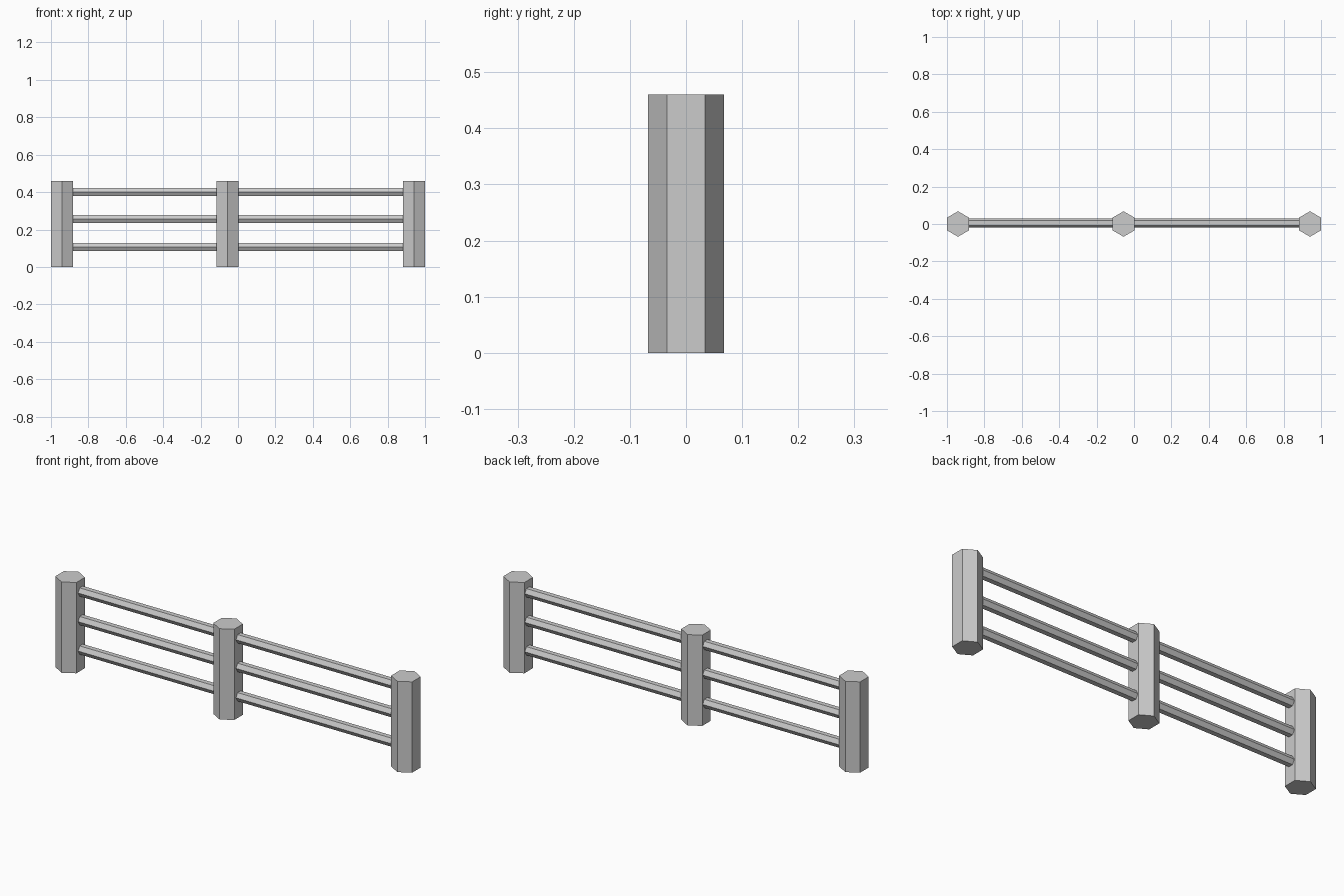
import bpy
from math import pi

if "Cube" in bpy.data.objects:
    bpy.data.objects.remove(bpy.data.objects["Cube"])

POST_R, POST_H = 0.068, 0.46
RAIL_R, RAIL_Y = 0.025, 0.005
POST_X = [-0.941, -0.056, 0.941]
RAIL_Z = [0.107, 0.256, 0.401]


def hex_prism(name, radius, length, location, rotation=(0, 0, 0)):
    bpy.ops.mesh.primitive_cylinder_add(vertices=6, radius=radius, depth=length,
                                        location=location, rotation=rotation)
    bpy.context.object.name = name
    return bpy.context.object


# Upright hexagonal posts, corners facing front and back
for i, x in enumerate(POST_X):
    hex_prism(f"post_{i + 1}", POST_R, POST_H, (x, 0, POST_H / 2))

# Hexagonal rails spanning each pair of posts, flat side up
for s, (a, b) in enumerate(zip(POST_X, POST_X[1:])):
    length = b - a - 2 * 0.056
    for r, z in enumerate(RAIL_Z):
        hex_prism(f"rail_{s + 1}_{r + 1}", RAIL_R, length,
                  ((a + b) / 2, RAIL_Y, z), (0, pi / 2, 0))
